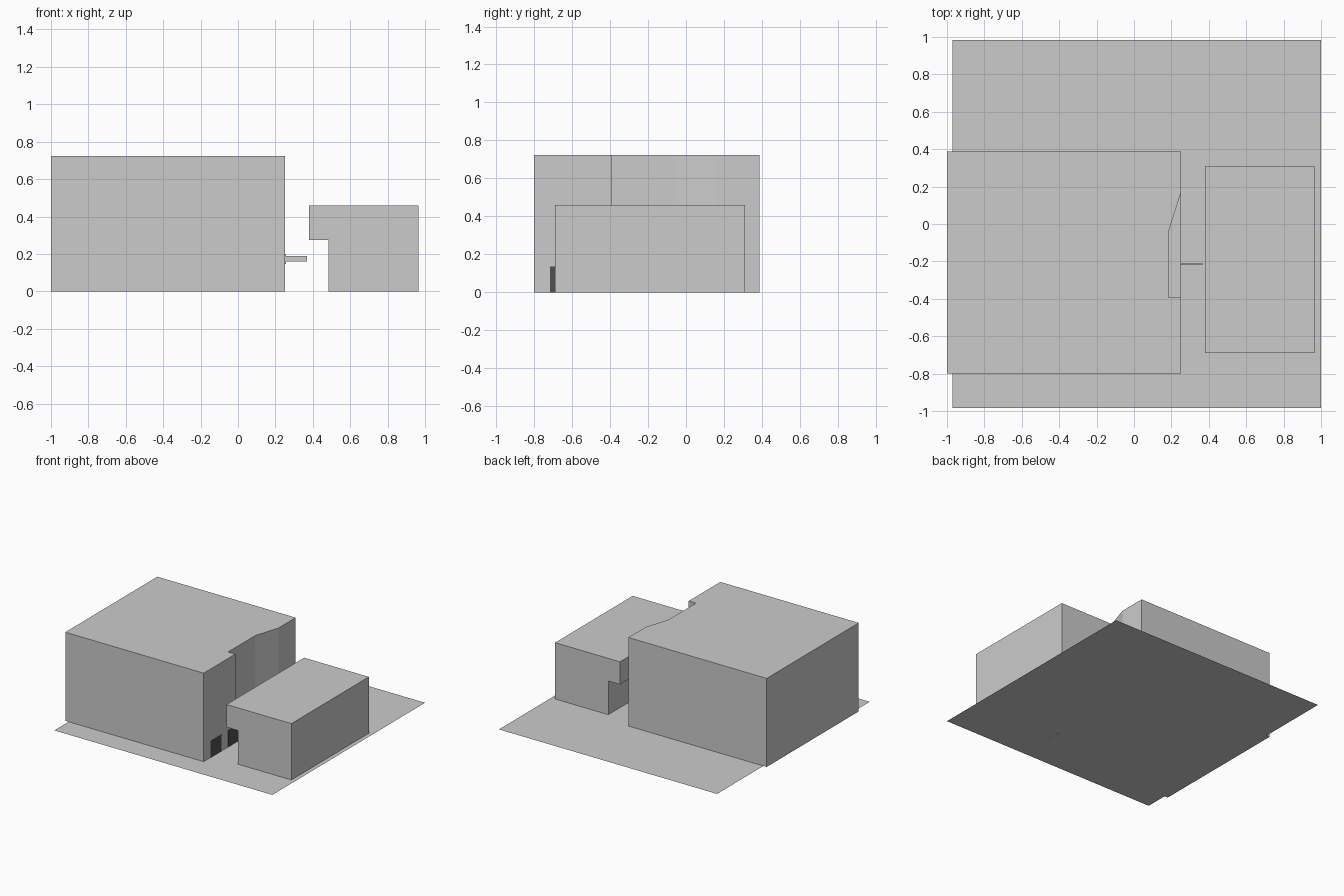
import bpy, bmesh
from mathutils import Vector

if "Cube" in bpy.data.objects:
    bpy.data.objects.remove(bpy.data.objects["Cube"])


def prism(name, outline, direction):
    """Flat outline of 3D points extruded along a direction."""
    bm = bmesh.new()
    face = bm.faces.new([bm.verts.new(p) for p in outline])
    ext = bmesh.ops.extrude_face_region(bm, geom=[face], use_keep_orig=True)
    moved = [g for g in ext["geom"] if isinstance(g, bmesh.types.BMVert)]
    bmesh.ops.translate(bm, verts=moved, vec=Vector(direction))
    bmesh.ops.recalc_face_normals(bm, faces=bm.faces)
    return finish(name, bm)


def finish(name, bm):
    mesh = bpy.data.meshes.new(name)
    bm.to_mesh(mesh)
    bm.free()
    ob = bpy.data.objects.new(name, mesh)
    bpy.context.collection.objects.link(ob)
    return ob


def box(name, x0, x1, y0, y1, z0, z1):
    return prism(name, [(x0, y0, z0), (x1, y0, z0), (x1, y1, z0), (x0, y1, z0)],
                 (0, 0, z1 - z0))


# Ground slab: a single flat sheet
bm = bmesh.new()
bm.faces.new([bm.verts.new(p) for p in
              [(-.97, -.985, 0), (1, -.985, 0), (1, .985, 0), (-.97, .985, 0)]])
finish("ground_sheet", bm)

# Large building with an angled setback above the ground floor
large = box("large_building", -1, .25, -.8, .387, 0, .723)
cutter = prism("setback_cutter",
               [(.185, -.392, .26), (.282, -.392, .26), (.282, .265, .26), (.185, -.04, .26)],
               (0, 0, .6))
cutter.hide_render = True
cut = large.modifiers.new("setback", 'BOOLEAN')
cut.operation = 'DIFFERENCE'
cut.solver = 'EXACT'
cut.object = cutter
bpy.context.view_layer.objects.active = large
bpy.ops.object.modifier_apply(modifier=cut.name)
bpy.data.objects.remove(cutter)

# Small building: overhanging upper floor above a passage
profile = [(.485, 0), (.965, 0), (.965, .46), (.38, .46), (.38, .275), (.485, .275)]
prism("small_building", [(x, -.69, z) for x, z in profile], (0, 1.0, 0))

# Dark doors on the alley wall
dark = bpy.data.materials.new("dark_door")
dark.diffuse_color = (.08, .08, .08, 1)
dark.use_nodes = True
dark.node_tree.nodes["Principled BSDF"].inputs["Base Color"].default_value = dark.diffuse_color
for i, y in enumerate((-.715, -.485)):
    door = box(f"door_{i + 1}", .246, .252, y, y + .14, 0, .135)
    door.data.materials.append(dark)

# Blank hanging sign and its wall mount
box("sign_mount", .247, .256, -.218, -.21, .145, .2)
box("sign_plate", .256, .37, -.216, -.212, .16, .19)
